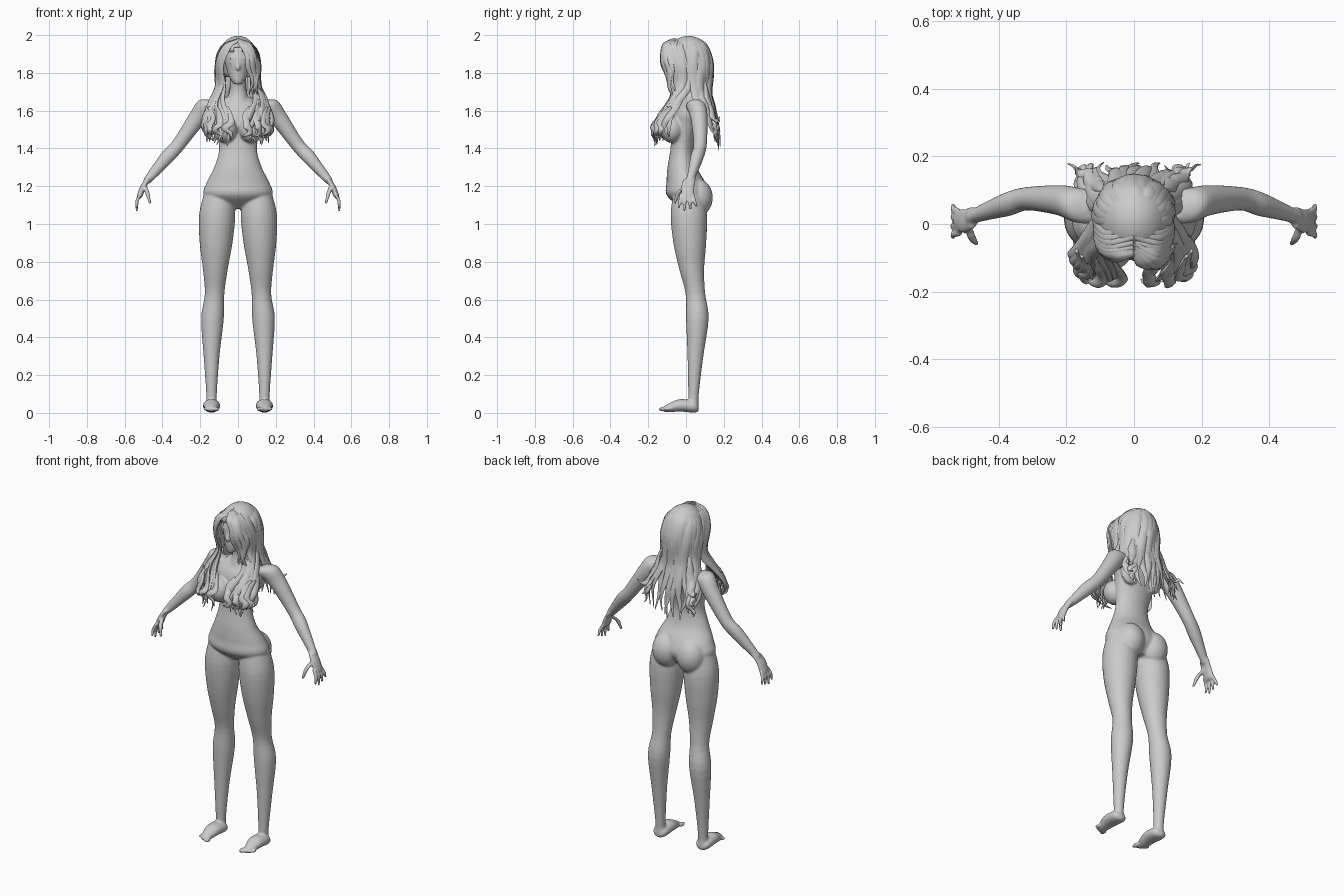
import bpy, bmesh, math, random
from mathutils import Vector, Matrix

random.seed(4)
if "Cube" in bpy.data.objects:
    bpy.data.objects.remove(bpy.data.objects["Cube"])

clay = (0.6, 0.6, 0.6, 1)
grey = bpy.data.materials.new("clay_grey")
grey.use_nodes = True
grey.diffuse_color = clay
grey.node_tree.nodes["Principled BSDF"].inputs["Base Color"].default_value = clay

X, Y, Z = Vector((1, 0, 0)), Vector((0, 1, 0)), Vector((0, 0, 1))


def skin(bm, rings):
    """Join rings of points into a closed tube."""
    loops = [[bm.verts.new(point) for point in ring] for ring in rings]
    sides = len(loops[0])
    for lower, upper in zip(loops, loops[1:]):
        for i in range(sides):
            j = (i + 1) % sides
            bm.faces.new((lower[i], lower[j], upper[j], upper[i]))
    bm.faces.new(loops[0][::-1])
    bm.faces.new(loops[-1])


def spline(keys, steps):
    """Catmull-Rom curve through vectors of any size."""
    k = [Vector(key) for key in keys]
    k = [k[0] * 2 - k[1]] + k + [k[-1] * 2 - k[-2]]
    curve = []
    for a, b, c, d in zip(k, k[1:], k[2:], k[3:]):
        for step in range(steps):
            t = step / steps
            linear, square, cube = c - a, a * 2 - b * 5 + c * 4 - d, b * 3 - a - c * 3 + d
            curve.append(b + (linear * t + square * t ** 2 + cube * t ** 3) / 2)
    return curve + [k[-2]]


def ellipse(centre, u, v, sides):
    angles = [math.tau * i / sides for i in range(sides)]
    return [centre + u * math.cos(angle) + v * math.sin(angle) for angle in angles]


def loft(bm, keys, u, v, flat=1, side=1, sides=24):
    """Smooth tube; keys are x, y, z, radius along u; flat scales the radius along v."""
    rings = []
    for x, y, z, radius in spline(keys, 4):
        rings.append(ellipse(Vector((x * side, y, z)), u * radius, v * radius * flat, sides))
    skin(bm, rings)


def ball(bm, centre, radii, side=1):
    place = Matrix.Translation((centre[0] * side, *centre[1:]))
    bmesh.ops.create_uvsphere(bm, u_segments=24, v_segments=16, radius=1,
                              matrix=place @ Matrix.Diagonal((*radii, 1)))


def finish(bm, name):
    bmesh.ops.recalc_face_normals(bm, faces=bm.faces)
    mesh = bpy.data.meshes.new(name)
    bm.to_mesh(mesh)
    bm.free()
    mesh.materials.append(grey)
    part = bpy.data.objects.new(name, mesh)
    bpy.context.collection.objects.link(part)
    bpy.ops.object.select_all(action='DESELECT')
    part.select_set(True)
    bpy.context.view_layer.objects.active = part
    bpy.ops.object.shade_smooth_by_angle(angle=math.radians(60))
    return part


# Torso and neck
bm = bmesh.new()
loft(bm, [(0, .03, 1.08, .08), (0, .01, 1.15, .18), (0, 0, 1.22, .166), (0, -.02, 1.3, .126),
          (0, -.02, 1.4, .1), (0, 0, 1.52, .12), (0, .03, 1.6, .14), (0, .04, 1.67, .07)], X, Y, .62, sides=32)
loft(bm, [(0, .04, 1.62, .08), (0, .03, 1.7, .046), (0, .01, 1.8, .043)], X, Y)

# Head, nose and lips
loft(bm, [(0, -.06, 1.74, .02), (0, -.035, 1.77, .043), (0, -.015, 1.81, .058),
          (0, 0, 1.88, .072), (0, .01, 1.95, .06), (0, .01, 1.98, .03)], X, Y, 1.35, sides=32)
loft(bm, [(0, -.09, 1.87, .006), (0, -.1, 1.825, .012), (0, -.09, 1.81, .008)], X, Y)
for z in (1.79, 1.8):
    ball(bm, (0, -.085, z), (.02, .012, .006))

for side in (-1, 1):
    # Bust, shoulder blade, hip, eye and brow
    ball(bm, (.07, -.075, 1.5), (.066, .062, .07), side)
    ball(bm, (.08, .06, 1.56), (.055, .03, .07), side)
    ball(bm, (.08, .06, 1.14), (.082, .082, .1), side)
    ball(bm, (.03, -.08, 1.855), (.014, .01, .007), side)
    ball(bm, (.03, -.085, 1.88), (.02, .008, .005), side)

    # Leg
    loft(bm, [(.1, .01, 1.18, .075), (.11, .015, 1.05, .096), (.116, .02, .9, .087), (.12, .03, .76, .066),
              (.124, .05, .63, .052), (.135, .06, .5, .06), (.14, .05, .3, .042),
              (.14, .04, .1, .028), (.14, .04, .01, .027)], X, Y, side=side)

    # Foot and toes
    loft(bm, [(.14, .065, .025, .018), (.14, .04, .033, .032), (.14, -.03, .04, .033),
              (.14, -.08, .03, .026), (.14, -.12, .02, .014)], Z, X, 1.35, side)
    for toe in range(5):
        size = .012 - toe * .001
        ball(bm, (.112 + toe * .016, toe * .006 - .122, .02), (size, size * 2, size), side)

    # Arm, sloping down and out
    across = Vector((.75 * side, 0, .65))
    loft(bm, [(.1, .045, 1.625, .046), (.165, .055, 1.62, .052), (.22, .07, 1.555, .045), (.315, .075, 1.42, .035),
              (.37, .06, 1.36, .036), (.43, .04, 1.29, .028), (.485, .02, 1.225, .02)], Y, across, 1.05, side)

    # Hand, fingers and thumb
    loft(bm, [(.475, .02, 1.24, .016), (.5, .01, 1.2, .017), (.52, .01, 1.15, .016), (.52, .01, 1.14, .012)],
         X, Y, 2.1, side)
    for finger in range(4):
        y = finger * .02 - .025
        tip = 1.065 + abs(finger - 1.2) * .014
        loft(bm, [(.516, y, 1.16, .011), (.535, y * 1.3, 1.12, .01), (.535, y * 1.6, tip, .007)],
             X, Y, side=side, sides=12)
    loft(bm, [(.495, 0, 1.2, .014), (.48, -.04, 1.165, .013), (.465, -.06, 1.105, .007)],
         X, Y, side=side, sides=12)

# Blend the parts into one skin
body = finish(bm, "body")
remesh = body.modifiers.new("blend_parts", 'REMESH')
remesh.mode = 'VOXEL'
remesh.voxel_size = .006
remesh.use_smooth_shade = True
soften = body.modifiers.new("soften", 'SMOOTH')
soften.iterations = 6

# Hair cap, open around the face
bm = bmesh.new()
ball(bm, (0, .015, 1.868), (.107, .122, .128))
opening = []
for face in bm.faces:
    x, y, z = face.calc_center_median()
    if z < 1.78 or (y < -.02 and z < 1.945 - abs(x) * .6):
        opening.append(face)
bmesh.ops.delete(bm, geom=opening, context='FACES')
hair_cap = finish(bm, "hair_cap")
hair_cap.modifiers.new("thickness", 'SOLIDIFY').thickness = .012


def lock(bm, keys, width, wave):
    """A flat, tapered, wavy strand lying against the head and shoulders."""
    points = spline(keys, 6)
    last, phase = len(points) - 1, random.uniform(0, math.tau)
    rings = []
    for i, point in enumerate(points):
        t = i / last
        along = (points[min(i + 1, last)] - points[max(i - 1, 0)]).normalized()
        outward = point - Vector((0, .01, min(point.z, 1.85)))
        across = along.cross(outward).normalized()
        outward = across.cross(along)
        swing = t * 15 + phase
        centre = point + (across * math.sin(swing) + outward * math.cos(swing) / 2) * wave * t
        taper = min(1, .4 + t * 3, .12 + (1 - t) * 2.5)
        rings.append(ellipse(centre, across * width * taper, outward * .011 * taper, 8))
    skin(bm, rings)


def fan(bm, first, final, count, width, side=1, wave=.013):
    """Spread locks on a rounded sweep from the first path to the final one."""
    for i in range(count):
        f = i / max(count - 1, 1)
        turn = f * math.pi / 2
        blend = Vector((math.sin(turn), 1 - math.cos(turn), f))
        keys = []
        for a, b in zip(first, final):
            key = Vector(p + (q - p) * w for p, q, w in zip(a, b, blend))
            keys.append(Vector((key.x * side, key.y, key.z)))
        keys[-1].z += random.uniform(-.02, .02)
        lock(bm, keys, width, wave)


# Long back hair and flicked tips behind the shoulders
bm = bmesh.new()
back_middle = [(0, .02, 1.985), (0, .1, 1.95), (0, .135, 1.84), (0, .13, 1.7), (0, .16, 1.55), (0, .18, 1.4)]
back_edge = [(0, -.02, 1.985), (.085, .02, 1.93), (.11, .03, 1.84), (.115, .05, 1.7),
             (.16, .12, 1.55), (.16, .15, 1.46)]
flick_high = [(.09, .1, 1.75), (.12, .12, 1.63), (.15, .15, 1.56), (.2, .175, 1.54)]
flick_low = [(.09, .1, 1.72), (.12, .13, 1.6), (.14, .16, 1.5), (.16, .16, 1.44)]
for side in (-1, 1):
    fan(bm, back_middle, back_edge, 8, .027, side)
    fan(bm, flick_high, flick_low, 3, .02, side)
finish(bm, "back_hair")

# Front hair sweeping over the shoulders, with curled ends on the chest
bm = bmesh.new()
front_inner = [(0, -.09, 1.97), (.05, -.1, 1.94), (.088, -.085, 1.85), (.078, -.06, 1.74),
               (.09, -.08, 1.645), (.06, -.145, 1.55), (.045, -.165, 1.49), (.07, -.165, 1.43)]
front_outer = [(0, 0, 1.985), (.075, -.03, 1.94), (.108, 0, 1.85), (.11, .01, 1.74),
               (.15, -.04, 1.645), (.18, -.09, 1.55), (.175, -.1, 1.49), (.16, -.08, 1.45)]
curl_inner = [(.06, -.11, 1.62), (.04, -.155, 1.55), (.06, -.18, 1.5), (.03, -.165, 1.455)]
curl_outer = [(.17, -.08, 1.62), (.15, -.13, 1.55), (.17, -.14, 1.5), (.14, -.12, 1.455)]
for side in (-1, 1):
    fan(bm, front_inner, front_outer, 8, .021, side)
    fan(bm, curl_inner, curl_outer, 4, .02, side)

# Fringe falling across the left side of the face
fringe_inner = [(0, -.08, 1.975), (.03, -.12, 1.94), (.06, -.12, 1.86), (.07, -.1, 1.77), (.07, -.07, 1.69)]
fringe_outer = [(0, -.06, 1.98), (.06, -.1, 1.94), (.1, -.09, 1.86), (.1, -.07, 1.77), (.12, -.07, 1.69)]
fan(bm, fringe_inner, fringe_outer, 4, .02)
finish(bm, "front_hair")
